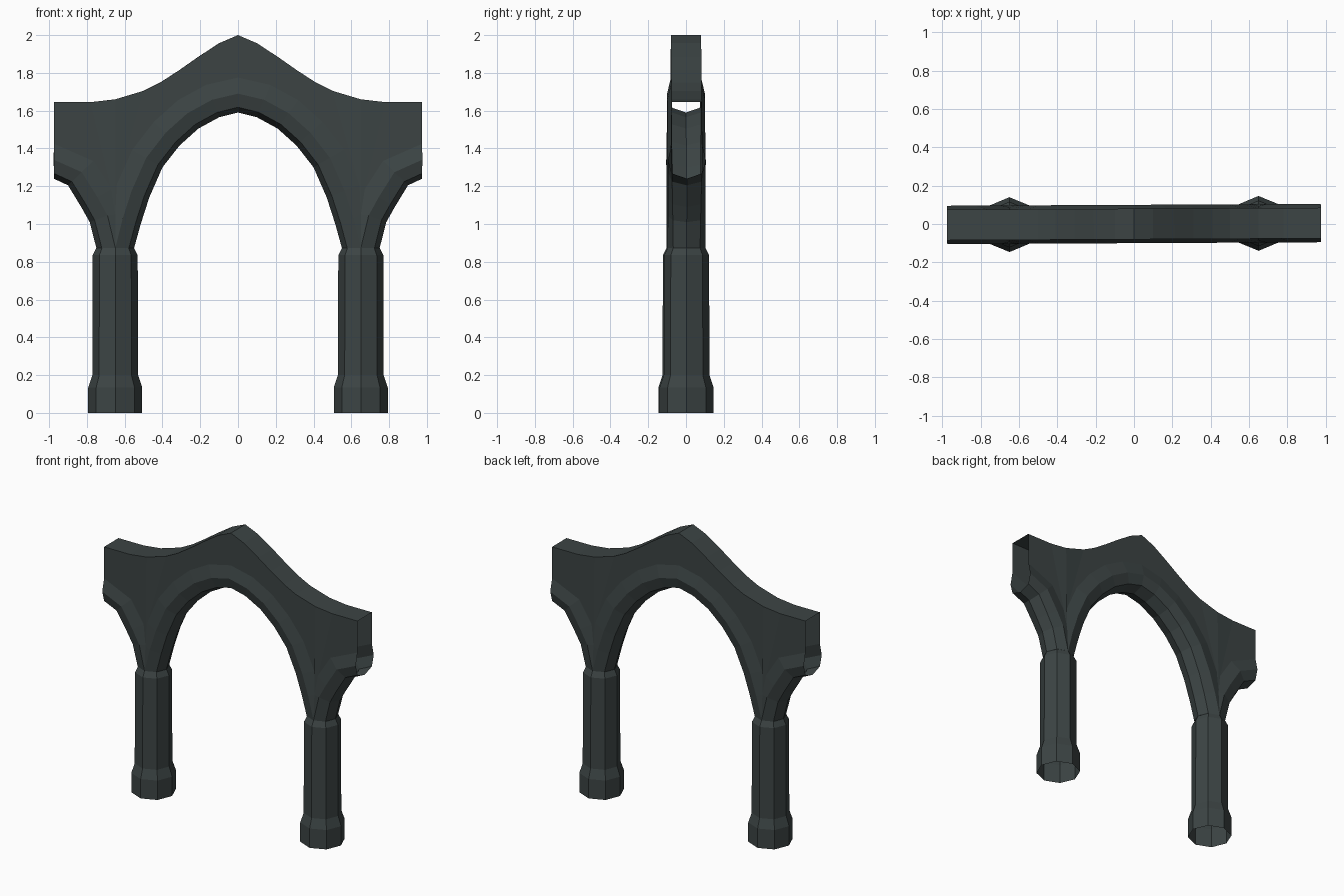
import bpy, bmesh, math
from mathutils import Vector

if "Cube" in bpy.data.objects:
    bpy.data.objects.remove(bpy.data.objects["Cube"])

stone = bpy.data.materials.new("dark_stone")
stone.diffuse_color = (0.045, 0.058, 0.058, 1)
stone.use_nodes = True
stone.node_tree.nodes["Principled BSDF"].inputs["Base Color"].default_value = stone.diffuse_color

COL_X = 0.65


def finish(name, bm, axes):
    bmesh.ops.remove_doubles(bm, verts=bm.verts, dist=0.0005)
    mesh = bpy.data.meshes.new(name)
    bm.to_mesh(mesh)
    bm.free()
    mesh.materials.append(stone)
    obj = bpy.data.objects.new(name, mesh)
    bpy.context.collection.objects.link(obj)
    mod = obj.modifiers.new("mirror", 'MIRROR')
    mod.use_axis = axes
    mod.merge_threshold = 0.0005
    obj.rotation_euler.z = 0.005
    return obj


def add_face(bm, pts, outward):
    unique = []
    for p in pts:
        if all((p - q).length > 1e-4 for q in unique):
            unique.append(p)
    if len(unique) < 3:
        return
    face = bm.faces.new([bm.verts.new(p) for p in unique])
    face.normal_update()
    if face.normal.dot(outward) < 0:
        face.normal_flip()


def arch_bay(bm, inner, top):
    """One quarter of a moulded arch: underside, roll moulding, wall and roof."""
    n = len(inner)
    rows = []
    for i in range(n):
        a, b = inner[max(i - 1, 0)], inner[min(i + 1, n - 1)]
        tx, tz = b[0] - a[0], b[1] - a[1]
        side = 1 if tx < 0 else -1
        nx, nz = side * abs(tz), abs(tx)
        if i == 0:
            nx, nz = side, 0
        if i == n - 1:
            nx, nz = 0, 1
        length = math.hypot(nx, nz)
        nx, nz = nx / length, nz / length
        f = i / (n - 1)

        def at(offset, y):
            return Vector((inner[i][0] + nx * offset, y, inner[i][1] + nz * offset))

        row = [at(0, 0), at(0.028, 0.071 + 0.009 * f), at(0.1, 0.1)]
        if i == 0:
            row.append(row[2])
        elif i == 1:
            row.append(Vector((COL_X, 0.09, 1.05)))
        else:
            row.append(at(0.185, 0.08))
        if i >= 1:
            q = top[i - 1]
            row += [Vector((q[0], 0.08, q[1])), Vector((q[0], 0, q[1]))]
        rows.append((row, Vector((-nx, 0, -nz))))
    for (r0, n0), (r1, n1) in zip(rows, rows[1:]):
        count = min(len(r0), len(r1)) - 1
        for j in range(count):
            out = Vector((0, 1, 0))
            if j == 0:
                out = n0 + n1
            elif j == 1:
                out = n0 + n1 + Vector((0, 2, 0))
            elif j == 4:
                out = Vector((0, 0, 1))
            add_face(bm, [r0[j], r1[j], r1[j + 1], r0[j + 1]], out)


# Arch: pointed middle span plus the cut-off start of the next span
bm = bmesh.new()
arch_bay(bm,
         [(0.55, 0.873), (0.515, 1.0), (0.47, 1.14), (0.40, 1.30),
          (0.31, 1.415), (0.21, 1.505), (0.10, 1.565), (0, 1.59)],
         [(0.65, 1.66), (0.50, 1.705), (0.41, 1.75), (0.31, 1.815),
          (0.21, 1.885), (0.10, 1.957), (0, 2.0)])
arch_bay(bm,
         [(0.75, 0.873), (0.785, 1.01), (0.83, 1.09), (0.90, 1.205), (0.975, 1.24)],
         [(0.65, 1.66), (0.78, 1.645), (0.90, 1.645), (0.975, 1.645)])
# Turn the sideways part of the end span outward from its own hollow
finish("arch", bm, (True, True, False))

# Columns: hollow eight-sided shafts with a flared foot and a tapered neck
profile = [(0.143, 0), (0.143, 0.135), (0.121, 0.2), (0.119, 0.835), (0.1, 0.873)]
bm = bmesh.new()
for (r0, z0), (r1, z1) in zip(profile, profile[1:]):
    for k in range(8):
        a, b = k * math.pi / 4, (k + 1) * math.pi / 4
        quad = [Vector((COL_X + r * math.cos(t), r * math.sin(t), z))
                for r, t, z in ((r0, a, z0), (r0, b, z0), (r1, b, z1), (r1, a, z1))]
        mid = (a + b) / 2
        add_face(bm, quad, Vector((math.cos(mid), math.sin(mid), 0)))
finish("columns", bm, (True, False, False))
